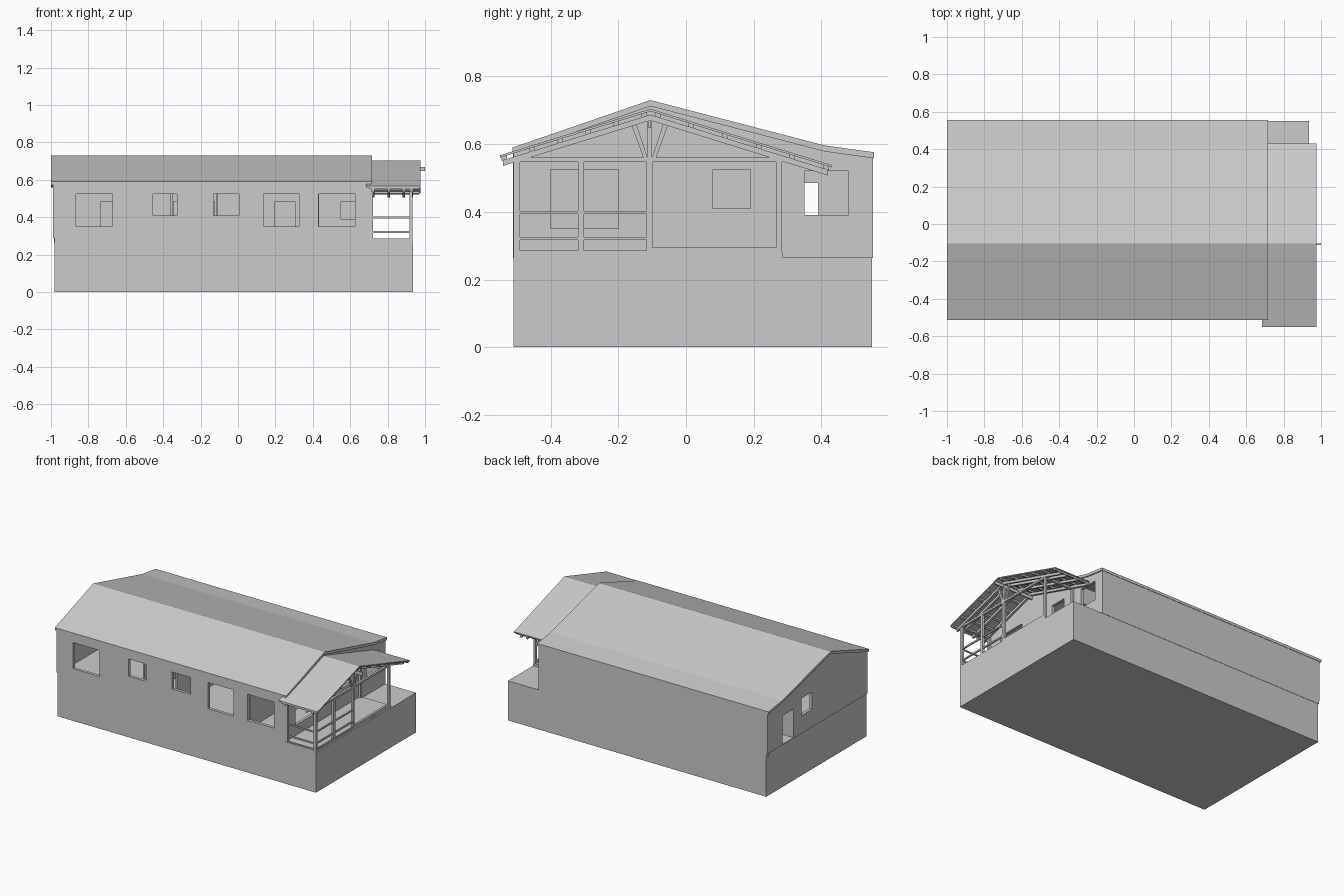
import bpy, bmesh, math
from mathutils import Vector, Matrix

if "Cube" in bpy.data.objects:
    bpy.data.objects.remove(bpy.data.objects["Cube"])

grey = bpy.data.materials.new("light_grey")
grey.diffuse_color = (0.6, 0.6, 0.6, 1)
grey.use_nodes = True
grey.node_tree.nodes["Principled BSDF"].inputs["Base Color"].default_value = grey.diffuse_color


def finish(name, bm):
    bmesh.ops.recalc_face_normals(bm, faces=bm.faces)
    mesh = bpy.data.meshes.new(name)
    bm.to_mesh(mesh)
    bm.free()
    mesh.materials.append(grey)
    ob = bpy.data.objects.new(name, mesh)
    bpy.context.collection.objects.link(ob)
    return ob


def add_box(bm, x0, x1, y0, y1, z0, z1):
    m = Matrix.Translation(((x0 + x1) / 2, (y0 + y1) / 2, (z0 + z1) / 2))
    bmesh.ops.create_cube(bm, size=1, matrix=m @ Matrix.Diagonal((x1 - x0, y1 - y0, z1 - z0, 1)))


def boxes(name, items):
    bm = bmesh.new()
    for b in items:
        add_box(bm, *b)
    return finish(name, bm)


def add_prism(bm, profile, x0, x1):
    """Extrude a (y, z) outline along x."""
    f = bm.faces.new([bm.verts.new((x0, y, z)) for y, z in profile])
    r = bmesh.ops.extrude_face_region(bm, geom=[f])
    bmesh.ops.translate(bm, vec=(x1 - x0, 0, 0),
                        verts=[v for v in r["geom"] if isinstance(v, bmesh.types.BMVert)])


def prism(name, profile, spans):
    bm = bmesh.new()
    for x0, x1 in spans:
        add_prism(bm, profile, x0, x1)
    return finish(name, bm)


def band(line, top, bottom):
    """Closed strip between two vertical offsets of a roof line."""
    return [(y, z - top) for y, z in line] + [(y, z - bottom) for y, z in reversed(line)]


def cut(ob, name, items):
    cutter = boxes(name, items)
    cutter.hide_render = True
    cutter.hide_viewport = False
    cutter.display_type = 'WIRE'
    mod = ob.modifiers.new("openings", 'BOOLEAN')
    mod.operation, mod.solver, mod.object = 'DIFFERENCE', 'EXACT', cutter
    dg = bpy.context.evaluated_depsgraph_get()
    mesh = bpy.data.meshes.new_from_object(ob.evaluated_get(dg))
    ob.modifiers.clear()
    ob.data = mesh
    bpy.data.objects.remove(cutter)


# Base with open deck, raised house floor and porch floor
boxes("base", [(-0.98, 0.935, -0.51, 0.55, 0, 0.265)])
boxes("house_floor", [(-0.98, 0.70, -0.508, 0.549, 0.262, 0.292)])
boxes("porch_floor", [(0.70, 0.934, -0.51, 0.285, 0.262, 0.281)])

# Main roof, with a shallower strip along the back
roof_line = [(-0.512, 0.59), (-0.105, 0.73), (0.41, 0.596), (0.555, 0.576)]
prism("main_roof", band(roof_line, 0, 0.018), [(-1.0, 0.716)])

# Gable end walls
gable = [(-0.51, 0.29)] + [(max(-0.51, min(0.552, y)), z - 0.017) for y, z in roof_line] + [(0.552, 0.29)]
left = prism("left_gable_wall", gable, [(-0.99, -0.97)])
cut(left, "left_cutter", [(-1.1, -0.9, 0.275, 0.39, 0.294, 0.485),
                          (-1.1, -0.9, 0.08, 0.19, 0.41, 0.525)])
gable_r = [(y, 0.264 if z < 0.3 else z) for y, z in gable]
right = prism("right_gable_wall", gable_r, [(0.69, 0.708)])
cut(right, "right_cutter", [(0.6, 0.8, -0.4, -0.2, 0.35, 0.525),
                            (0.6, 0.8, 0.08, 0.19, 0.41, 0.525),
                            (0.6, 0.8, 0.35, 0.48, 0.39, 0.52)])

# Long outer walls
front = boxes("front_wall", [(-0.98, 0.70, -0.511, -0.491, 0.264, 0.576)])
windows = [(-0.865, -0.67, 0.35), (-0.455, -0.325, 0.41), (-0.13, 0.005, 0.41),
           (0.135, 0.325, 0.35), (0.43, 0.625, 0.35)]
cut(front, "front_cutter", [(a, b, -0.6, -0.4, z, 0.525) for a, b, z in windows])
boxes("back_wall", [(-0.985, 0.70, 0.532, 0.552, 0.264, 0.561)])

# Inner corridor wall with doors, and room partitions
inner = boxes("corridor_wall", [(-0.97, 0.69, 0.255, 0.272, 0.29, 0.60)])
doors = [(-0.735, -0.62, 0.294), (-0.345, -0.24, 0.294), (-0.23, -0.125, 0.294),
         (0.195, 0.305, 0.294), (0.55, 0.66, 0.39)]
cut(inner, "door_cutter", [(a, b, 0.2, 0.3, z, 0.485) for a, b, z in doors])
boxes("partitions", [(x, x + 0.012, -0.492, 0.256, 0.29, 0.575) for x in (-0.36, -0.118, 0.422)])

# Porch roof: sheet, purlins along x, sloping rafters
porch_line = [(-0.55, 0.567), (-0.105, 0.704), (0.43, 0.538)]
prism("porch_roof", band(porch_line, 0, 0.007), [(0.685, 0.975)])
prism("porch_rafters", band([(-0.54, 0.570), (-0.105, 0.704), (0.42, 0.541)], 0.017, 0.034),
      [(x, x + 0.014) for x in (0.715, 0.80, 0.88, 0.922)])
bm = bmesh.new()
for (ya, za), (yb, zb) in ((porch_line[1], porch_line[0]), (porch_line[1], porch_line[2])):
    n = 6
    for i in range(n):
        t = 0.04 + 0.93 * i / (n - 1)
        y, z, s = ya + (yb - ya) * t, za + (zb - za) * t, (zb - za) / (yb - ya) * 0.008
        add_prism(bm, [(y - 0.008, z - s - 0.006), (y + 0.008, z + s - 0.006),
                       (y + 0.008, z + s - 0.018), (y - 0.008, z - s - 0.018)], 0.70, 0.97)
finish("porch_purlins", bm)

# Posts, ridge beam and tie beams
X0, X1 = 0.918, 0.933
post_y = (-0.50, -0.31, -0.108, 0.275)
boxes("porch_posts", [(X0, X1, y - 0.009, y + 0.009, 0.27, 0.55) for y in post_y]
      + [(0.708, 0.722, y - 0.009, y + 0.009, 0.27, 0.55) for y in (-0.50, 0.275)])
boxes("ridge_beam", [(0.70, 1.0, -0.111, -0.103, 0.648, 0.67)])
boxes("tie_beams", [(X0, X1, -0.51, 0.285, 0.547, 0.56),
                    (0.70, X1, -0.508, -0.492, 0.545, 0.558),
                    (0.70, X1, 0.267, 0.283, 0.545, 0.558)])

# Railings on the front bays and short side
rails = [(0.279, 0.286), (0.316, 0.326), (0.394, 0.403)]
boxes("railings", [(X0 + 0.003, X1 - 0.003, -0.50, -0.108, a, b) for a, b in rails]
      + [(0.70, X1 - 0.003, -0.504, -0.496, a, b) for a, b in rails])
boxes("threshold", [(X0, X1, -0.108, 0.275, 0.28, 0.295)])

# Porch truss: king post and mirrored braces
bm = bmesh.new()
add_box(bm, X0, X1, -0.113, -0.101, 0.555, 0.68)
for s in (-1, 1):
    c = -0.107
    add_prism(bm, [(c + s * 0.006, 0.558), (c + s * 0.018, 0.558),
                   (c + s * 0.056, 0.662), (c + s * 0.042, 0.667)], X0 + 0.002, X1 - 0.002)
finish("porch_truss", bm)
